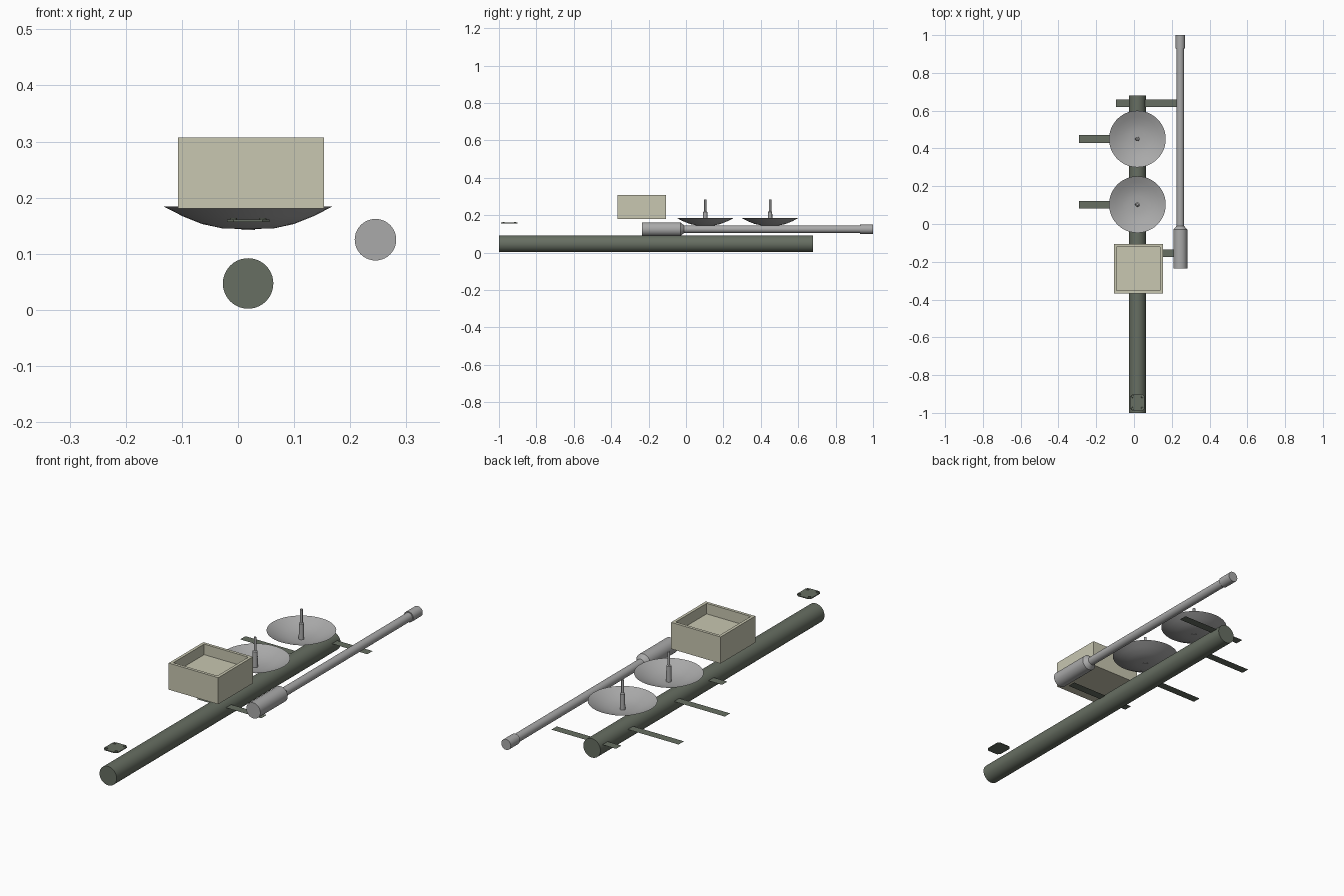
import bpy, bmesh, math
from mathutils import Matrix, Vector

if "Cube" in bpy.data.objects:
    bpy.data.objects.remove(bpy.data.objects["Cube"])


def material(name, r, g, b):
    m = bpy.data.materials.new(name)
    m.diffuse_color = (r, g, b, 1)
    m.use_nodes = True
    m.node_tree.nodes["Principled BSDF"].inputs["Base Color"].default_value = m.diffuse_color
    return m


GREEN = material("dark_green_grey", 0.135, 0.157, 0.122)
GREY = material("light_grey", 0.40, 0.40, 0.40)
BEIGE = material("pale_beige", 0.58, 0.57, 0.44)


def finish(name, bm, mat, smooth=False):
    me = bpy.data.meshes.new(name)
    bm.to_mesh(me)
    bm.free()
    me.materials.append(mat)
    ob = bpy.data.objects.new(name, me)
    bpy.context.collection.objects.link(ob)
    if smooth:
        bpy.ops.object.select_all(action='DESELECT')
        ob.select_set(True)
        bpy.context.view_layer.objects.active = ob
        bpy.ops.object.shade_smooth_by_angle(angle=math.radians(35))
    return ob


def lathe(name, profile, origin, mat, along_y=False, segments=40):
    """Revolve (radius, height) points around z, or around y."""
    bm = bmesh.new()
    vs = [bm.verts.new((r, 0, h)) for r, h in profile]
    es = [bm.edges.new(p) for p in zip(vs, vs[1:])]
    bmesh.ops.spin(bm, geom=vs + es, cent=(0, 0, 0), axis=(0, 0, 1),
                   angle=2 * math.pi, steps=segments, use_duplicate=False)
    bmesh.ops.remove_doubles(bm, verts=bm.verts, dist=1e-5)
    bmesh.ops.recalc_face_normals(bm, faces=bm.faces)
    if along_y:
        bm.transform(Matrix.Rotation(-math.pi / 2, 4, 'X'))
    bm.transform(Matrix.Translation(Vector(origin)))
    return finish(name, bm, mat, True)


# long main tube
lathe("main_tube", [(0, -1), (0.045, -1), (0.045, 0.68), (0, 0.68)],
      (0.018, 0, 0.047), GREEN, True)

# side rod with thick grip, tapered shoulder and end cap
lathe("side_rod", [(0, -0.235), (0.037, -0.235), (0.037, -0.03), (0.02, -0.01),
                   (0.02, 0.93), (0.025, 0.93), (0.025, 1.0), (0, 1.0)],
      (0.245, 0, 0.125), GREY, True)

# flat cross struts, all of equal length
for i, (x, y) in enumerate([(-0.095, 0.64), (-0.095, -0.155), (-0.29, 0.45), (-0.29, 0.103)]):
    bm = bmesh.new()
    bm.faces.new([bm.verts.new((x + a * 0.34, y + b * 0.02, 0.066))
                  for a, b in ((0, -1), (1, -1), (1, 1), (0, 1))])
    finish(f"cross_strut_{i + 1}", bm, GREEN)

# shallow dishes with stepped masts
for i, y in enumerate((0.45, 0.103)):
    dish = lathe(f"dish_{i + 1}", [(0, 0.144), (0.045, 0.145), (0.082, 0.153),
                                   (0.117, 0.167), (0.15, 0.184)],
                 (0.018, y, 0), GREY, segments=48)
    if dish.data.polygons[0].normal.z < 0:
        dish.data.flip_normals()
    lathe(f"dish_mast_{i + 1}", [(0, 0.142), (0.012, 0.142), (0.011, 0.218),
                                 (0.006, 0.222), (0.006, 0.284), (0, 0.284)],
          (0.018, y, 0), GREY, segments=16)

# box with recessed top
bm = bmesh.new()
bmesh.ops.create_cube(bm, size=1, matrix=Matrix.Translation((0.023, -0.237, 0.244))
                      @ Matrix.Diagonal((0.26, 0.26, 0.126, 1)))
top = max(bm.faces, key=lambda f: f.calc_center_median().z)
bmesh.ops.inset_region(bm, faces=[top], thickness=0.02)
low = bmesh.ops.extrude_discrete_faces(bm, faces=[top])["faces"][0]
bmesh.ops.translate(bm, verts=low.verts, vec=(0, 0, -0.05))
bmesh.ops.recalc_face_normals(bm, faces=bm.faces)
finish("recessed_box", bm, BEIGE)

# small plate with clipped corners and four studs
cx, cy = 0.018, -0.945
bm = bmesh.new()
w, d, c = 0.038, 0.044, 0.012
outline = [(w, c - d), (w, d - c), (w - c, d), (c - w, d),
           (-w, d - c), (-w, c - d), (c - w, -d), (w - c, -d)]
face = bm.faces.new([bm.verts.new((cx + x, cy + y, 0.157)) for x, y in outline])
ext = bmesh.ops.extrude_face_region(bm, geom=[face])["geom"]
bmesh.ops.translate(bm, verts=[v for v in ext if isinstance(v, bmesh.types.BMVert)],
                    vec=(0, 0, 0.004))
bmesh.ops.recalc_face_normals(bm, faces=bm.faces)
finish("small_plate", bm, GREEN)
for sx in (-1, 1):
    for sy in (-1, 1):
        lathe(f"plate_stud_{sx}_{sy}", [(0, 0.160), (0.007, 0.160), (0.006, 0.164), (0, 0.164)],
              (cx + sx * 0.026, cy + sy * 0.031, 0), GREEN, segments=12)
